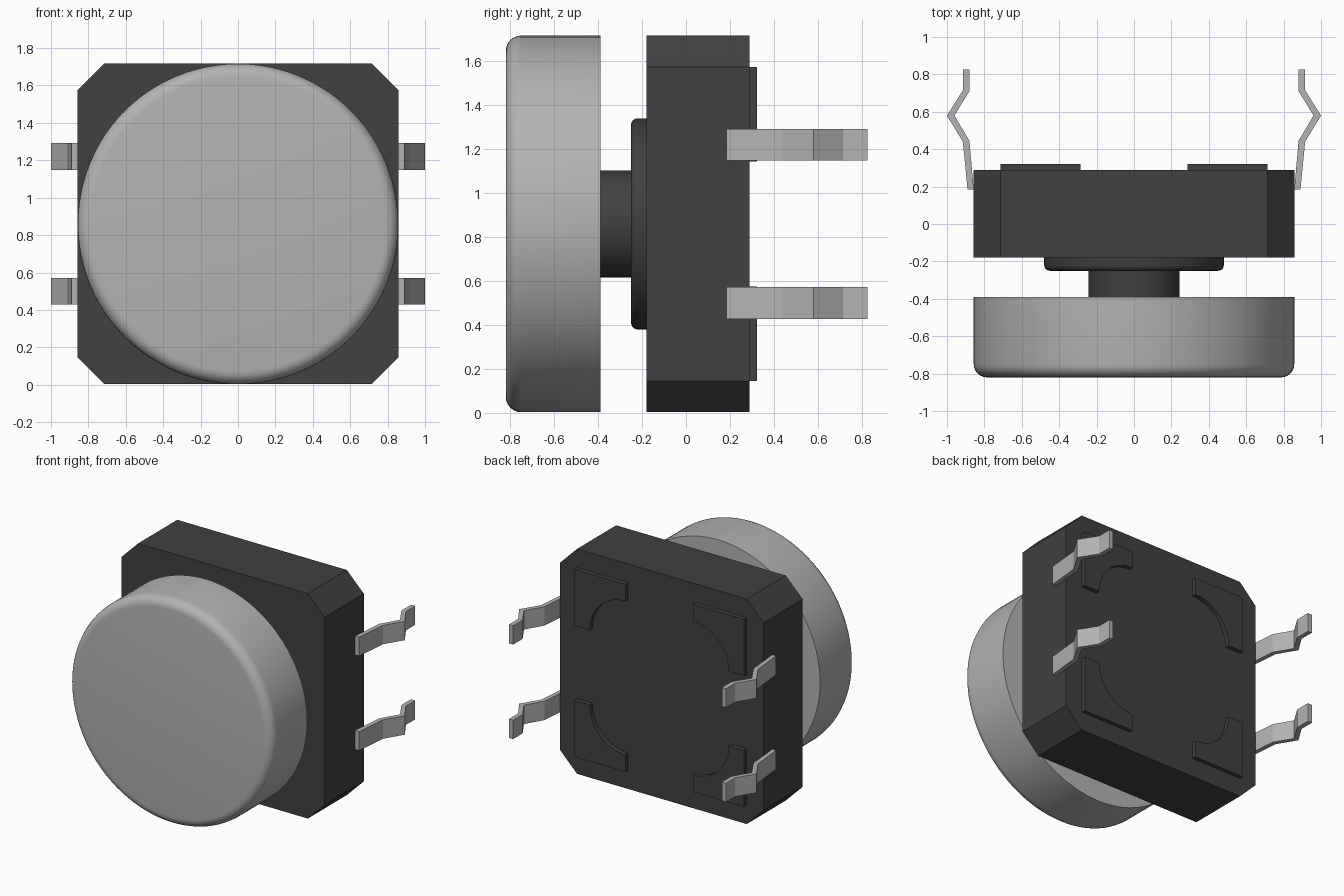
import bpy, bmesh, math
from mathutils import Vector, Matrix

cube = bpy.data.objects.get("Cube")
if cube:
    bpy.data.objects.remove(cube, do_unlink=True)

MID = 0.86  # height of the central axis


def material(name, value):
    mat = bpy.data.materials.new(name)
    mat.use_nodes = True
    colour = (value, value, value, 1)
    mat.diffuse_color = colour
    mat.node_tree.nodes["Principled BSDF"].inputs["Base Color"].default_value = colour
    return mat


dark = material("dark plastic", 0.052)
silver = material("light grey", 0.45)


def finish(bm, name, mat, smooth=False):
    bmesh.ops.recalc_face_normals(bm, faces=bm.faces)
    mesh = bpy.data.meshes.new(name)
    bm.to_mesh(mesh)
    bm.free()
    mesh.materials.append(mat)
    obj = bpy.data.objects.new(name, mesh)
    bpy.context.collection.objects.link(obj)
    if smooth:
        bpy.ops.object.select_all(action="DESELECT")
        obj.select_set(True)
        bpy.context.view_layer.objects.active = obj
        bpy.ops.object.shade_smooth_by_angle(angle=math.radians(35))
    return obj


def prism(name, points, offset, mat):
    """Extrude a closed outline of 3D points along offset."""
    bm = bmesh.new()
    face = bm.faces.new([bm.verts.new(p) for p in points])
    result = bmesh.ops.extrude_face_region(bm, geom=[face], use_keep_orig=True)
    verts = [v for v in result["geom"] if isinstance(v, bmesh.types.BMVert)]
    bmesh.ops.translate(bm, verts=verts, vec=Vector(offset))
    return finish(bm, name, mat)


def disc(name, radius, front, back, mat, rounding=0):
    """Cylinder along y with an optionally rounded front rim."""
    bm = bmesh.new()
    turn = Matrix.Translation((0, (front + back) / 2, MID)) @ Matrix.Rotation(math.pi / 2, 4, "X")
    bmesh.ops.create_cone(bm, cap_ends=True, segments=96, radius1=radius, radius2=radius,
                          depth=back - front, matrix=turn)
    if rounding:
        rim = [e for e in bm.edges if all(abs(v.co.y - front) < 1e-4 for v in e.verts)]
        bmesh.ops.bevel(bm, geom=rim, offset=rounding, segments=6, profile=0.5, affect="EDGES")
    return finish(bm, name, mat, smooth=True)


# Square housing with chamfered corners
half, cut = 0.857, 0.715
outline = [(cut, half), (half, cut), (half, -cut), (cut, -half),
           (-cut, -half), (-half, -cut), (-half, cut), (-cut, half)]
prism("housing", [(x, -0.18, MID + z) for x, z in outline], (0, 0.47, 0), dark)

# Button: collar, stem and rounded cap
disc("collar", 0.48, -0.25, -0.17, dark, 0.03)
disc("stem", 0.243, -0.40, -0.24, dark)
disc("button_cap", half, -0.82, -0.39, silver, 0.07)

# Raised rear pads, square with a concave quarter circle at the inner corner
inner, outer, radius, steps = 0.285, 0.715, 0.30, 16
pad = [(outer, inner), (outer, outer), (inner, outer)]
for i in range(steps + 1):
    a = math.pi / 2 * (1 - i / steps)
    pad.append((inner + radius * math.cos(a), inner + radius * math.sin(a)))

# Bent pins: outer edge of the strip, then its inner edge
pin = [(0.89, 0.185), (0.915, 0.44), (1.0, 0.58), (0.915, 0.715), (0.915, 0.825),
       (0.88, 0.825), (0.88, 0.71), (0.96, 0.58), (0.88, 0.445), (0.857, 0.185)]

for sx, side in ((1, "left"), (-1, "right")):
    for sz, level in ((1, "upper"), (-1, "lower")):
        prism(f"{level}_{side}_pad", [(sx * x, 0.285, MID + sz * z) for x, z in pad],
              (0, 0.037, 0), dark)
        prism(f"{level}_{side}_pin", [(sx * x, y, MID + sz * 0.36 - 0.072) for x, y in pin],
              (0, 0, 0.144), silver)
